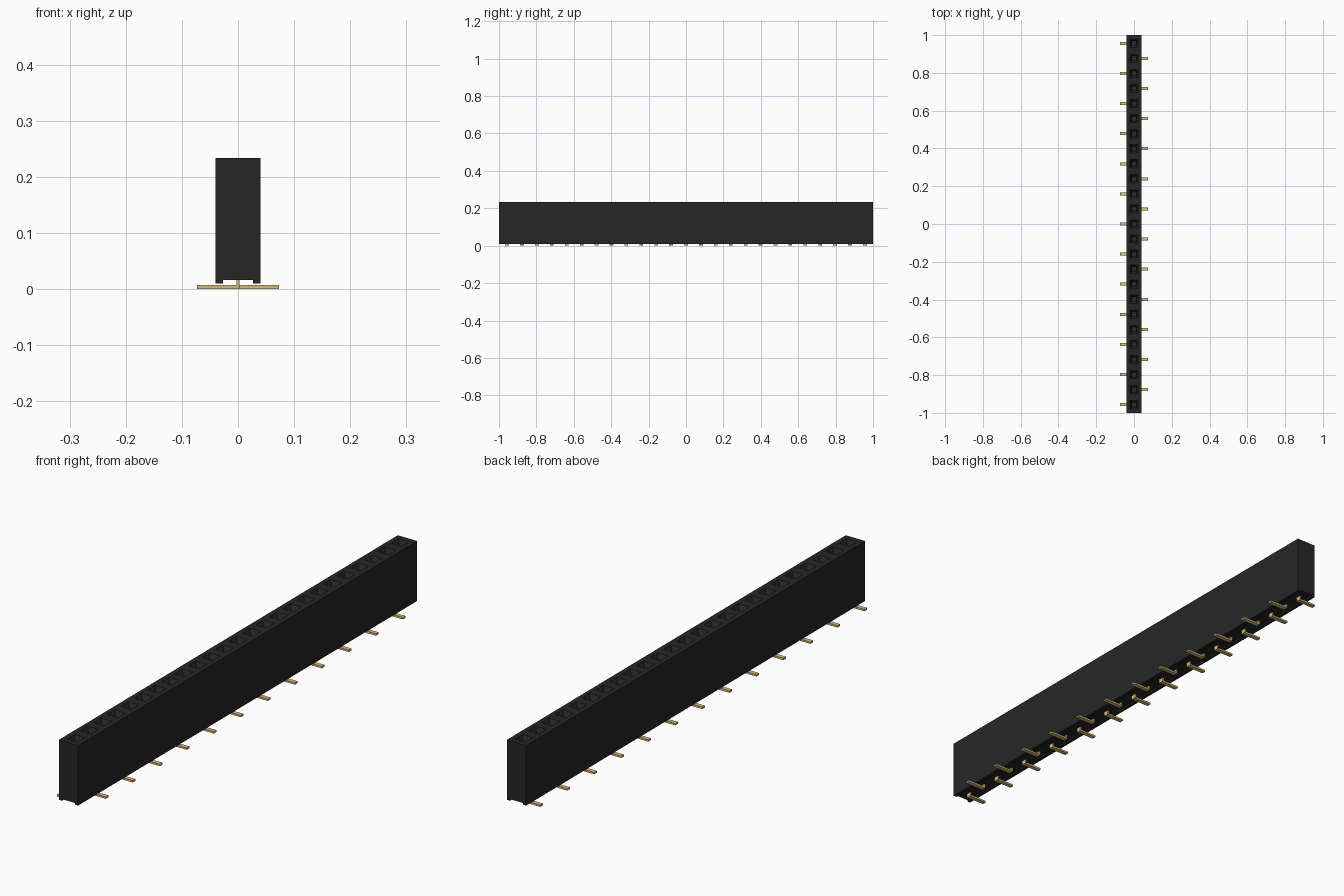
import bpy, bmesh
from mathutils import Matrix

COUNT, PITCH = 25, 0.0797
HALF, TOP = 0.04, 0.234

if "Cube" in bpy.data.objects:
    bpy.data.objects.remove(bpy.data.objects["Cube"])


def material(name, rgb, rough):
    m = bpy.data.materials.new(name)
    m.use_nodes = True
    m.diffuse_color = (*rgb, 1)
    b = m.node_tree.nodes["Principled BSDF"]
    b.inputs["Base Color"].default_value = (*rgb, 1)
    b.inputs["Roughness"].default_value = rough
    return m


black = material("black plastic", (0.020, 0.0195, 0.0195), 0.6)
gold = material("gold metal", (0.70, 0.50, 0.21), 0.4)


def finish(bm, name, mat):
    bmesh.ops.recalc_face_normals(bm, faces=bm.faces)
    me = bpy.data.meshes.new(name)
    bm.to_mesh(me)
    bm.free()
    me.materials.append(mat)
    ob = bpy.data.objects.new(name, me)
    bpy.context.collection.objects.link(ob)
    return ob


def box(bm, lo, hi):
    size = [b - a for a, b in zip(lo, hi)]
    mid = [(a + b) / 2 for a, b in zip(lo, hi)]
    bmesh.ops.create_cube(bm, size=1, matrix=Matrix.Translation(mid) @ Matrix.Diagonal((*size, 1)))


# Housing: channelled cross-section swept along y, one slice per socket
profile = [(-HALF, TOP), (HALF, TOP), (HALF, 0.010), (0.027, 0.010), (0.027, 0.016),
           (-0.027, 0.016), (-0.027, 0.010), (-HALF, 0.010)]
stations = [-1] + [(i - COUNT / 2) * PITCH for i in range(COUNT + 1)] + [1]
bm = bmesh.new()
rings = [[bm.verts.new((x, y, z)) for x, z in profile] for y in stations]
cells = []
for s, (a, b) in enumerate(zip(rings, rings[1:])):
    for k in range(len(profile)):
        n = (k + 1) % len(profile)
        f = bm.faces.new((a[k], a[n], b[n], b[k]))
        if k == 0 and 0 < s <= COUNT:
            cells.append(f)
bm.faces.new(rings[0])
bm.faces.new(rings[-1])
bmesh.ops.recalc_face_normals(bm, faces=bm.faces)

# Sockets: square mouth, tapered lead-in, straight shaft
bmesh.ops.inset_individual(bm, faces=cells, thickness=0.018, depth=0, use_even_offset=True)
bmesh.ops.inset_individual(bm, faces=cells, thickness=0.010, depth=0, use_even_offset=True)
for f in cells:
    for v in f.verts:
        v.co.z = TOP - 0.018
bmesh.ops.inset_individual(bm, faces=cells, thickness=0.0001, depth=0, use_even_offset=True)
for f in cells:
    for v in f.verts:
        v.co.z = TOP - 0.15
finish(bm, "housing", black)

# Contacts: spring leaves in the shaft, stem through the floor, feet on alternate sides
for i in range(COUNT):
    y = (i - (COUNT - 1) / 2) * PITCH
    side = -1 if i % 2 == 0 else 1
    bm = bmesh.new()
    for s in (-1, 1):
        xs = sorted((s * 0.006, s * 0.010))
        box(bm, (xs[0], y - 0.005, TOP - 0.152), (xs[1], y + 0.005, TOP - 0.035))
    box(bm, (-0.003, y - 0.010, 0.001), (0.003, y + 0.010, 0.018))
    xs = sorted((-side * 0.003, side * 0.073))
    box(bm, (xs[0], y - 0.008, 0.0), (xs[1], y + 0.008, 0.007))
    finish(bm, f"contact_{i + 1:02d}", gold)
